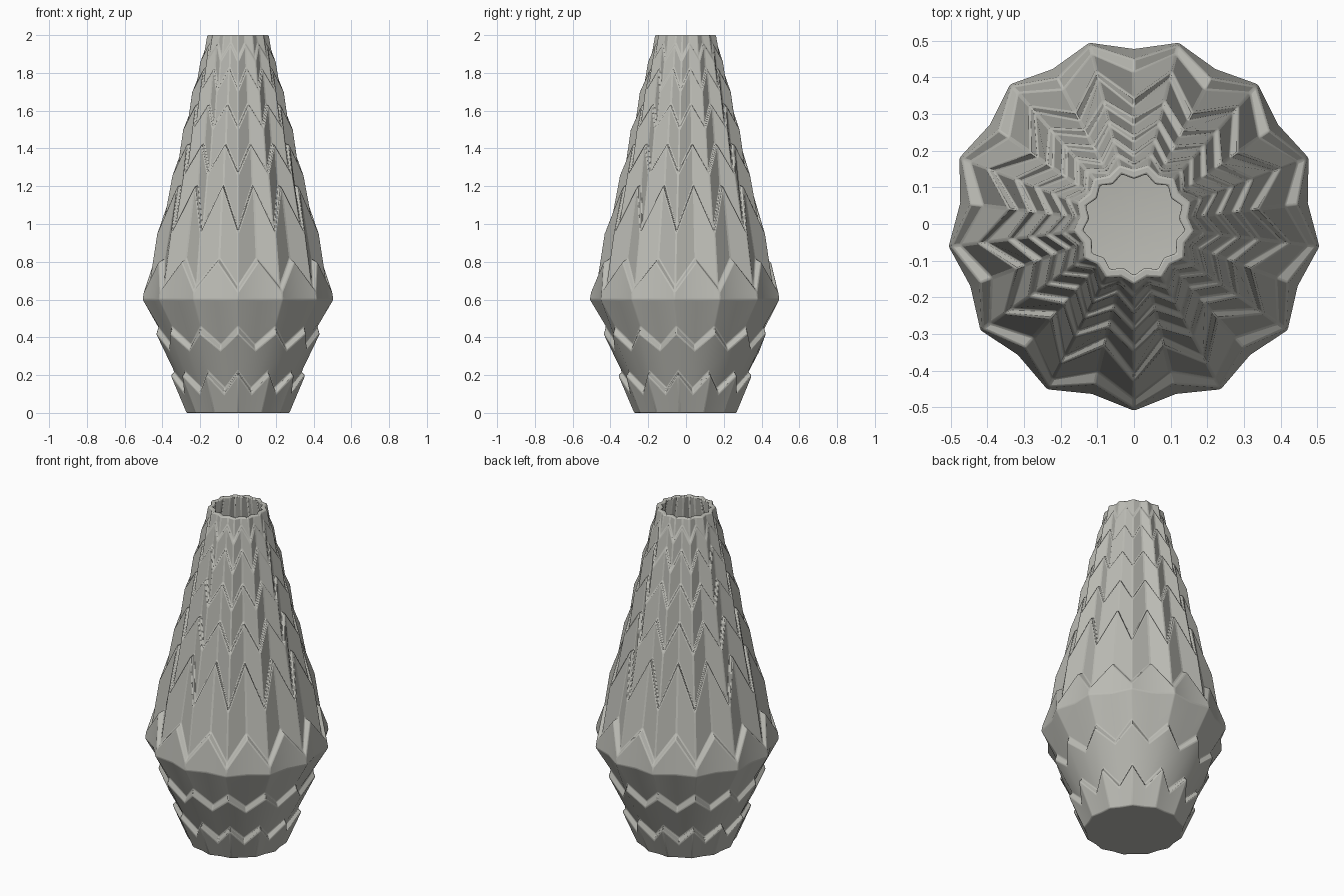
import bpy
import bmesh
from math import sin, cos, pi, radians

cube = bpy.data.objects.get("Cube")
if cube:
    bpy.data.objects.remove(cube, do_unlink=True)

FOLDS = 13
WALL = 0.026

# Pleat rows, bottom to top: ridge height, ridge radius, groove height, groove radius
ROWS = [
    (0.00, 0.275, 0.00, 0.262),
    (0.20, 0.360, 0.10, 0.305),
    (0.22, 0.340, 0.13, 0.285),
    (0.42, 0.437, 0.33, 0.390),
    (0.46, 0.425, 0.36, 0.372),
    (0.60, 0.510, 0.60, 0.478),
    (0.64, 0.503, 0.80, 0.450),
    (0.67, 0.475, 0.82, 0.412),
    (0.95, 0.432, 1.20, 0.345),
    (0.97, 0.405, 1.21, 0.315),
    (1.26, 0.350, 1.42, 0.292),
    (1.28, 0.326, 1.43, 0.265),
    (1.50, 0.294, 1.63, 0.242),
    (1.52, 0.272, 1.64, 0.220),
    (1.70, 0.246, 1.82, 0.197),
    (1.72, 0.226, 1.83, 0.180),
    (1.86, 0.202, 1.95, 0.168),
    (1.88, 0.186, 1.96, 0.155),
    (2.00, 0.165, 2.00, 0.148),
]

# Lining rows, from the rim down to the floor
LINING = [
    (2.00, 0.165 - WALL, 2.00, 0.148 - WALL),
    (1.70, 0.205, 1.70, 0.165),
    (0.95, 0.375, 0.95, 0.335),
    (0.60, 0.450, 0.60, 0.420),
    (0.20, 0.315, 0.20, 0.290),
    (0.08, 0.260, 0.08, 0.250),
]


def star_ring(bm, row):
    """Ring of alternating ridge and groove points."""
    ring = []
    for i in range(FOLDS * 2):
        z, r = row[:2] if i % 2 == 0 else row[2:]
        a = -pi / 2 + i * pi / FOLDS
        ring.append(bm.verts.new((r * cos(a), r * sin(a), z)))
    return ring


def fan(bm, ring, z):
    """Close a ring with wedges meeting at the axis."""
    centre = bm.verts.new((0, 0, z))
    for i, v in enumerate(ring):
        bm.faces.new((v, ring[(i + 1) % len(ring)], centre))


# Folded body: outer wall, rim and lining as one closed skin
bm = bmesh.new()
rings = [star_ring(bm, row) for row in ROWS + LINING]
for low, high in zip(rings, rings[1:]):
    n = len(low)
    for i in range(n):
        j = (i + 1) % n
        bm.faces.new((low[i], low[j], high[j], high[i]))
fan(bm, rings[0], 0.0)
fan(bm, rings[-1], 0.03)
bmesh.ops.recalc_face_normals(bm, faces=bm.faces)

mesh = bpy.data.meshes.new("folded_vase")
bm.to_mesh(mesh)
bm.free()
vase = bpy.data.objects.new("folded_vase", mesh)
bpy.context.collection.objects.link(vase)

# Warm grey ceramic
mat = bpy.data.materials.new("warm_grey_ceramic")
mat.use_nodes = True
colour = (0.50, 0.50, 0.46, 1.0)
mat.diffuse_color = colour
mat.node_tree.nodes["Principled BSDF"].inputs["Base Color"].default_value = colour
mesh.materials.append(mat)

# Slightly softened folds
bevel = vase.modifiers.new("soft_folds", 'BEVEL')
bevel.width = 0.006
bevel.segments = 2
bevel.limit_method = 'ANGLE'
bevel.angle_limit = radians(20)

bpy.ops.object.select_all(action='DESELECT')
vase.select_set(True)
bpy.context.view_layer.objects.active = vase
bpy.ops.object.shade_smooth_by_angle(angle=radians(30))
